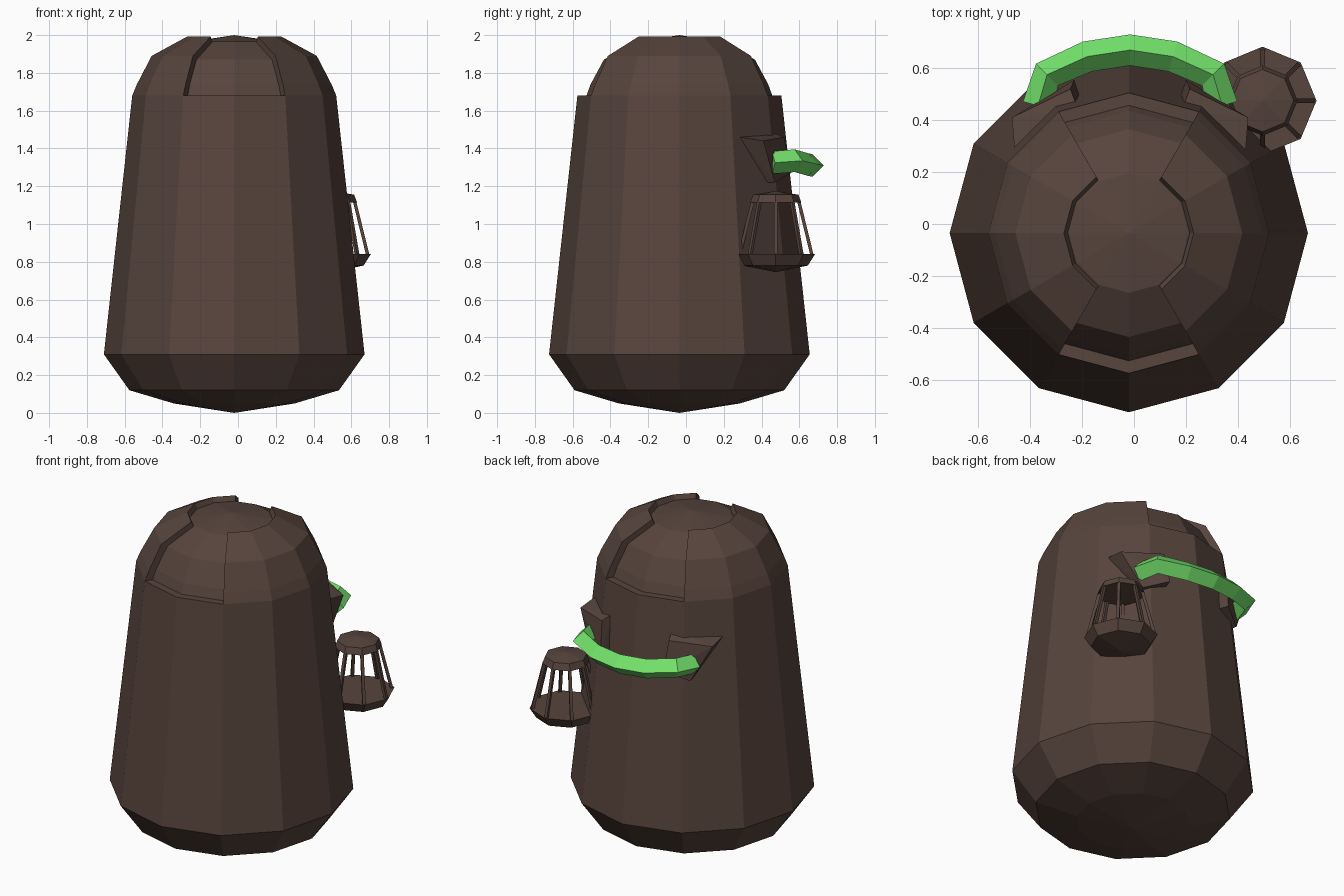
import bpy, bmesh
from math import sin, cos, radians
from mathutils import Vector

cube = bpy.data.objects.get("Cube")
if cube:
    bpy.data.objects.remove(cube, do_unlink=True)


def material(name, rgb):
    m = bpy.data.materials.new(name)
    m.use_nodes = True
    m.diffuse_color = (*rgb, 1)
    m.node_tree.nodes["Principled BSDF"].inputs["Base Color"].default_value = (*rgb, 1)
    return m


BROWN = material("dark brown", (0.095, 0.058, 0.046))
GREEN = material("bright green", (0.17, 0.75, 0.145))
BODY = Vector((-0.02, -0.035, 0))
LANTERN = Vector((0.495, 0.475, 0))
MID_X = -0.015


def finish(name, bm, mat):
    bmesh.ops.remove_doubles(bm, verts=bm.verts, dist=0.0005)
    bmesh.ops.recalc_face_normals(bm, faces=bm.faces)
    me = bpy.data.meshes.new(name)
    bm.to_mesh(me)
    bm.free()
    me.materials.append(mat)
    ob = bpy.data.objects.new(name, me)
    bpy.context.collection.objects.link(ob)
    return ob


def skin(bm, rings, wrap=False):
    """Join neighbouring rings of points with faces."""
    vs = [[bm.verts.new(p) for p in ring] for ring in rings]
    for a, b in zip(vs, vs[1:]):
        n = len(a)
        for i in range(n if wrap else n - 1):
            j = (i + 1) % n
            bm.faces.new((a[i], a[j], b[j], b[i]))
    return vs


def turned(profile, angle, centre):
    a = radians(angle)
    return [centre + Vector((r * cos(a), r * sin(a), z)) for r, z in profile]


def lathe(name, profile, sides, centre, mat):
    bm = bmesh.new()
    skin(bm, [turned(profile, i * 360 / sides, centre) for i in range(sides + 1)])
    bmesh.ops.dissolve_degenerate(bm, dist=0.0005, edges=bm.edges)
    return finish(name, bm, mat)


# Body: faceted barrel with a stepped-in dome
lathe("body", [(0, 0), (0.32, 0.05), (0.555, 0.12), (0.69, 0.31), (0.54, 1.68),
               (0.492, 1.68), (0.47, 1.74), (0.4, 1.87), (0.23, 1.965), (0, 2)],
      12, BODY, BROWN)

# Raised shell plates on both sides of the dome
SHELL = [(0.54, 1.68), (0.515, 1.74), (0.437, 1.89), (0.25, 1.992),
         (0.232, 1.955), (0.39, 1.85), (0.47, 1.68)]
for name, start in (("left_shell", -60), ("right_shell", 120)):
    bm = bmesh.new()
    rings = skin(bm, [turned(SHELL, start + 30 * i, BODY) for i in range(5)], wrap=True)
    bm.faces.new(rings[0])
    bm.faces.new(rings[-1])
    finish(name, bm, BROWN)

# Handle: diamond section swept along a sagging arc
half = [(0.355, 0.455, 1.325), (0.32, 0.575, 1.335), (0.165, 0.645, 1.315)]
path = [Vector((MID_X - x, y, z)) for x, y, z in half]
path += [Vector((MID_X, 0.67, 1.31))]
path += [Vector((MID_X + x, y, z)) for x, y, z in reversed(half)]
rings = []
for i, p in enumerate(path):
    t = path[min(i + 1, len(path) - 1)] - path[max(i - 1, 0)]
    side = Vector((-t.y, t.x, 0)).normalized() * 0.06
    up = Vector((0, 0, 0.06))
    rings.append([p + side, p + up, p - side, p - up])
bm = bmesh.new()
vs = skin(bm, rings, wrap=True)
bm.faces.new(vs[0])
bm.faces.new(vs[-1])
finish("handle", bm, GREEN)

# Wedge brackets holding the handle
WEDGE = [(0.445, 0.285, 1.46), (0.455, 0.41, 1.44), (0.23, 0.52, 1.46), (0.2, 0.44, 1.49),
         (0.32, 0.38, 1.22), (0.345, 0.47, 1.22), (0.215, 0.555, 1.27), (0.18, 0.45, 1.27)]
for name, s in (("left_bracket", 1), ("right_bracket", -1)):
    bm = bmesh.new()
    for x, y, z in WEDGE:
        bm.verts.new((MID_X + s * x, y, z))
    bmesh.ops.convex_hull(bm, input=bm.verts)
    finish(name, bm, BROWN)

# Lantern: cap, base and slanted bars
lathe("lantern_cap", [(0, 1.115), (0.135, 1.115), (0.12, 1.155), (0, 1.175)],
      8, LANTERN, BROWN)
lathe("lantern_base", [(0, 0.745), (0.17, 0.78), (0.208, 0.84), (0, 0.84)],
      8, LANTERN, BROWN)
bm = bmesh.new()
for i in range(8):
    a = radians(45 * i)
    w = Vector((-sin(a), cos(a), 0)) * 0.009
    d = Vector((cos(a), sin(a), 0)) * 0.009
    low, high = turned([(0.192, 0.835), (0.122, 1.12)], 45 * i, LANTERN)
    skin(bm, [[p + w + d, p - w + d, p - w - d, p + w - d] for p in (low, high)], wrap=True)
finish("lantern_bars", bm, BROWN)
